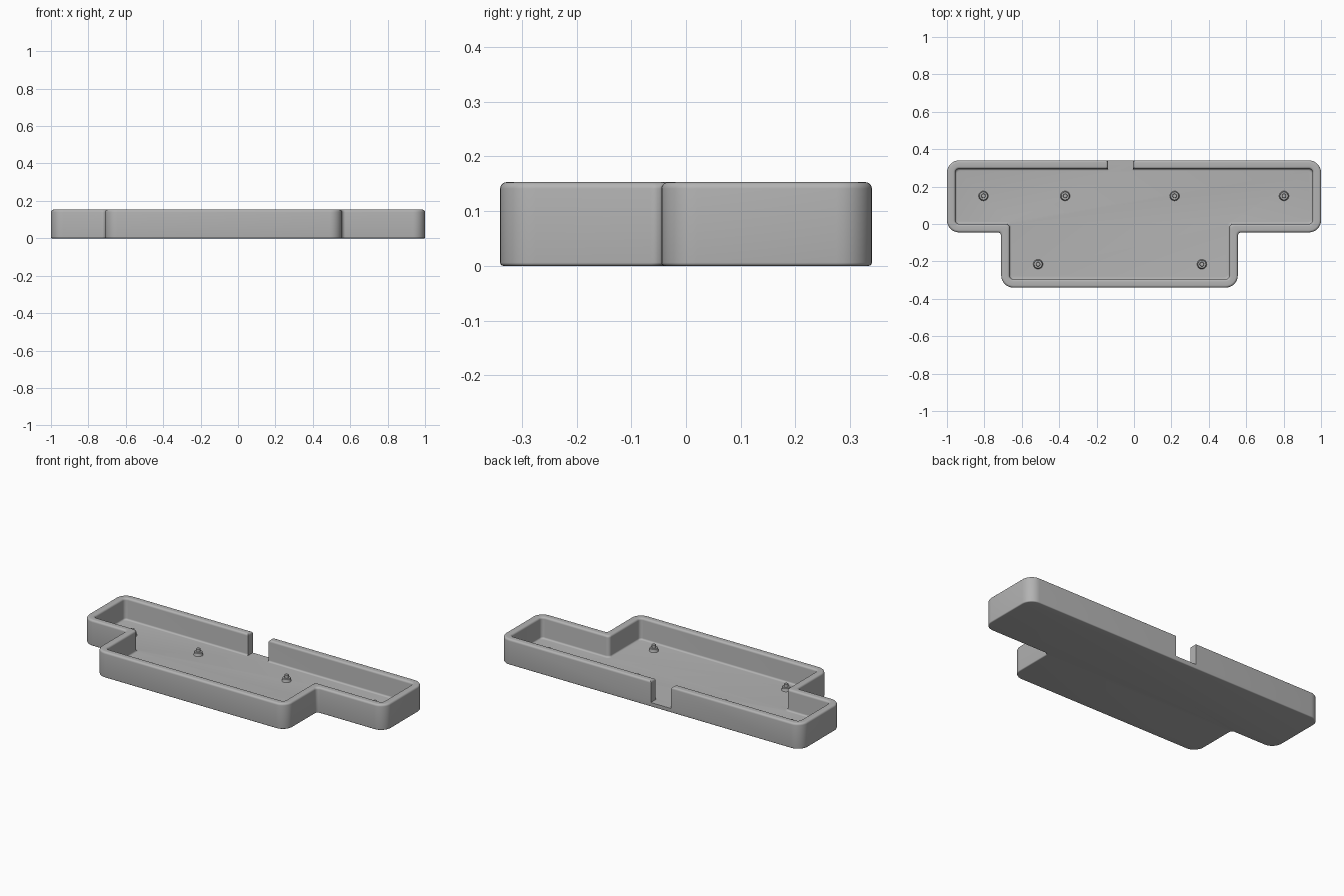
import bpy, bmesh, math
from mathutils import Vector

cube = bpy.data.objects.get("Cube")
if cube:
    bpy.data.objects.remove(cube, do_unlink=True)

HEIGHT, FLOOR, WALL = 0.153, 0.025, 0.045
# T-shaped footprint, counter-clockwise
OUTLINE = [(-1, 0.34), (-1, -0.045), (-0.71, -0.045), (-0.71, -0.34),
           (0.555, -0.34), (0.555, -0.045), (1, -0.045), (1, 0.34)]

grey = bpy.data.materials.new("plain grey")
grey.use_nodes = True
grey.diffuse_color = (0.45, 0.45, 0.45, 1)
grey.node_tree.nodes["Principled BSDF"].inputs["Base Color"].default_value = grey.diffuse_color


def make_object(name, bm):
    bmesh.ops.recalc_face_normals(bm, faces=bm.faces)
    mesh = bpy.data.meshes.new(name)
    bm.to_mesh(mesh)
    bm.free()
    mesh.materials.append(grey)
    obj = bpy.data.objects.new(name, mesh)
    bpy.context.collection.objects.link(obj)
    return obj


def smooth(obj):
    bpy.ops.object.select_all(action='DESELECT')
    obj.select_set(True)
    bpy.context.view_layer.objects.active = obj
    bpy.ops.object.shade_smooth_by_angle(angle=math.radians(35))


def footprint(inset, steps=8):
    """Footprint moved inwards, with every corner rounded."""
    pts = [Vector(p) for p in OUTLINE]
    result = []
    for i, p in enumerate(pts):
        before = (p - pts[i - 1]).normalized()
        after = (pts[(i + 1) % len(pts)] - p).normalized()
        convex = before.cross(after) > 0
        normal = Vector((-before.y, before.x)) + Vector((-after.y, after.x))
        corner = p + normal * inset
        r = max(0.02, 0.065 - inset) if convex else 0.02
        centre = corner + (after - before) * r
        for k in range(steps + 1):
            a = k / steps * math.pi / 2
            result.append(centre + before * r * math.sin(a) - after * r * math.cos(a))
    return result


def arc(inset, z, r, start, end, steps=5):
    """Rounded edge of the wall section, as (inset, height) pairs."""
    angles = [math.radians(start + (end - start) * k / steps) for k in range(steps + 1)]
    return [(inset + r * math.cos(a), z + r * math.sin(a)) for a in angles]


# Tray: one wall section carried round the footprint
section = arc(0.006, 0.006, 0.006, 270, 180)
section += arc(0.012, HEIGHT - 0.012, 0.012, 180, 90)
section += arc(WALL - 0.012, HEIGHT - 0.012, 0.012, 90, 0)
section += arc(WALL + 0.01, FLOOR + 0.01, 0.01, 180, 270)
bm = bmesh.new()
rings = [[bm.verts.new((p.x, p.y, z)) for p in footprint(inset)] for inset, z in section]
for low, high in zip(rings, rings[1:]):
    for i in range(len(low)):
        bm.faces.new((low[i - 1], low[i], high[i], high[i - 1]))
bm.faces.new(rings[0])
bm.faces.new(rings[-1])
tray = make_object("tray", bm)

# Cable notch through the back wall, flared at its top edges
bm = bmesh.new()
half, flare = 0.0675, 0.012
side = [(half, FLOOR)]
side += [(half + flare - flare * math.cos(a), HEIGHT - flare + flare * math.sin(a))
         for a in (math.pi / 2 * k / 5 for k in range(6))]
side.append((half + flare, HEIGHT + 0.05))
profile = side + [(-x, z) for x, z in reversed(side)]
face = bm.faces.new([bm.verts.new((x - 0.0725, 0.283, z)) for x, z in profile])
moved = bmesh.ops.extrude_face_region(bm, geom=[face])["geom"]
bmesh.ops.translate(bm, vec=(0, 0.1, 0),
                    verts=[v for v in moved if isinstance(v, bmesh.types.BMVert)])
cutter = make_object("notch_cutter", bm)
cutter.hide_render = True
cut = tray.modifiers.new("notch", 'BOOLEAN')
cut.operation = 'DIFFERENCE'
cut.solver = 'EXACT'
cut.object = cutter
bpy.context.view_layer.objects.active = tray
bpy.ops.object.modifier_apply(modifier=cut.name)
bpy.data.objects.remove(cutter, do_unlink=True)
smooth(tray)


# Mounting posts: round shoulder with a thin locating pin
def mounting_post(name, x, y, sides=24):
    turned = [(0.027, -0.002), (0.024, 0.004), (0.023, 0.018), (0.021, 0.02),
              (0.012, 0.02), (0.012, 0.036), (0.010, 0.038)]
    bm = bmesh.new()
    loops = [[bm.verts.new((x + r * math.cos(math.tau * k / sides),
                            y + r * math.sin(math.tau * k / sides), FLOOR + z))
              for k in range(sides)] for r, z in turned]
    for low, high in zip(loops, loops[1:]):
        for i in range(sides):
            bm.faces.new((low[i - 1], low[i], high[i], high[i - 1]))
    bm.faces.new(loops[0])
    bm.faces.new(loops[-1])
    smooth(make_object(name, bm))


for i, x in enumerate((-0.805, -0.368, 0.217, 0.802)):
    mounting_post(f"back_post_{i + 1}", x, 0.15)
for i, x in enumerate((-0.513, 0.363)):
    mounting_post(f"front_post_{i + 1}", x, -0.215)
